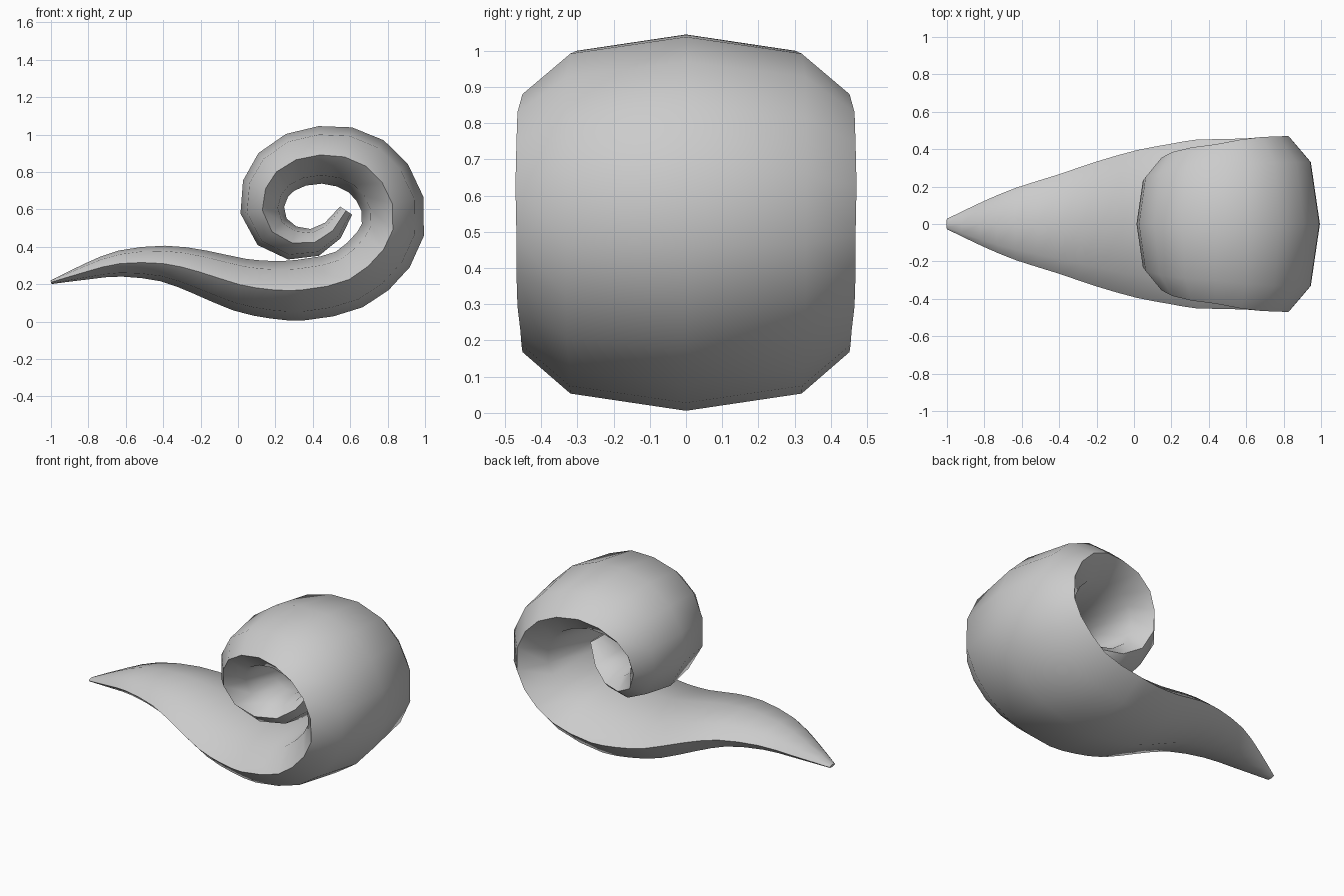
import bpy, bmesh, math
from mathutils import Vector

if "Cube" in bpy.data.objects:
    bpy.data.objects.remove(bpy.data.objects["Cube"])

# Spine stations from tail tip to inner end of the coil: (x, z, radius)
SPINE = [
    (-1.0, .21, .010), (-.81, .267, .043), (-.63, .31, .070), (-.40, .31, .096),
    (-.205, .265, .120), (.01, .197, .142), (.185, .17, .154), (.335, .168, .163),
    (.475, .188, .164), (.595, .225, .165), (.695, .295, .168), (.778, .385, .169),
    (.828, .49, .169), (.825, .63, .170), (.77, .745, .169), (.685, .83, .168),
    (.57, .88, .163), (.44, .891, .154), (.31, .865, .148), (.205, .80, .139),
    (.147, .71, .128), (.13, .595, .118), (.182, .48, .105), (.29, .42, .091),
    (.41, .423, .075), (.507, .487, .059), (.578, .593, .039)]
SIDES = 8
WIDEN = 2.77        # the round tube is stretched sideways
TAIL_SPANS = 7      # gentle tail spans get an extra ring each


def midpoint(pts, i):
    a, b, c, d = (pts[max(0, min(len(pts) - 1, i + k))] for k in (-1, 0, 1, 2))
    return (9 * (b + c) - a - d) / 16


pts = [Vector(p) for p in SPINE]
path = []
for i, p in enumerate(pts):
    path.append(p)
    if i < TAIL_SPANS:
        path.append(midpoint(pts, i))

# Sweep an octagonal section along the spine
bm = bmesh.new()
rings = []
for i, (x, z, r) in enumerate(path):
    a, b = path[max(i - 1, 0)], path[min(i + 1, len(path) - 1)]
    t = Vector((b.x - a.x, 0, b.y - a.y)).normalized()
    n = Vector((-t.z, 0, t.x))
    ring = []
    for k in range(SIDES):
        ang = 2 * math.pi * k / SIDES
        co = Vector((x, 0, z)) + n * (r * math.cos(ang))
        co.y = r * WIDEN * math.sin(ang)
        ring.append(bm.verts.new(co))
    rings.append(ring)
for r0, r1 in zip(rings, rings[1:]):
    for k in range(SIDES):
        j = (k + 1) % SIDES
        bm.faces.new((r0[k], r0[j], r1[j], r1[k]))
bm.faces.new(rings[0])
bm.faces.new(rings[-1])
bmesh.ops.recalc_face_normals(bm, faces=bm.faces[:])

mesh = bpy.data.meshes.new("curled_tentacle")
bm.to_mesh(mesh)
bm.free()
obj = bpy.data.objects.new("curled_tentacle", mesh)
bpy.context.collection.objects.link(obj)

# Smooth body, crisp end caps
bpy.context.view_layer.objects.active = obj
obj.select_set(True)
bpy.ops.object.shade_smooth_by_angle(angle=math.radians(65))
